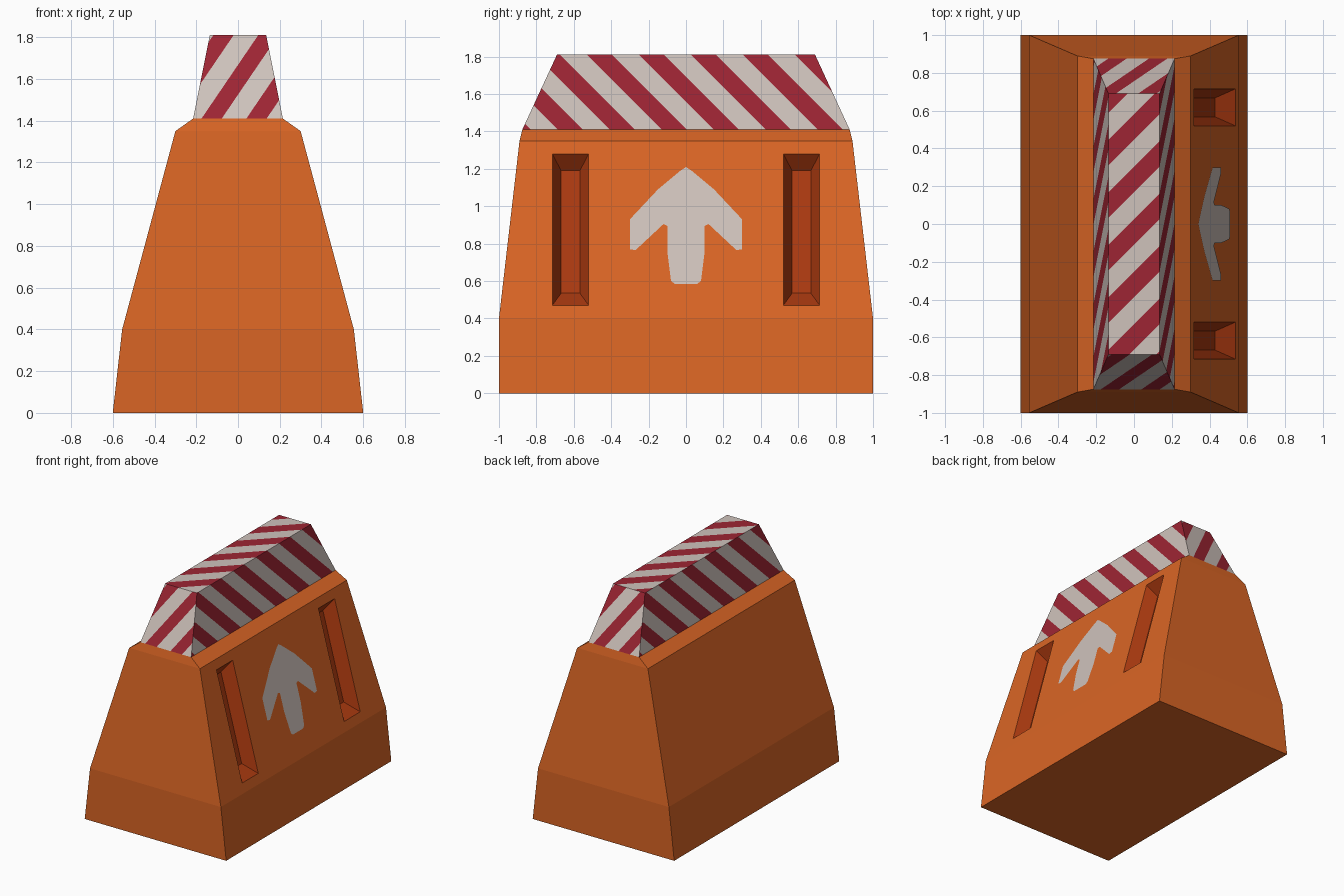
import bpy, bmesh
from mathutils import Vector

if "Cube" in bpy.data.objects:
    bpy.data.objects.remove(bpy.data.objects["Cube"])


def material(name, rgb):
    m = bpy.data.materials.new(name)
    m.diffuse_color = (*rgb, 1)
    m.use_nodes = True
    m.node_tree.nodes["Principled BSDF"].inputs["Base Color"].default_value = m.diffuse_color
    return m


ORANGE = material("orange", (0.70, 0.130, 0.018))
RUST = material("rust orange", (0.41, 0.042, 0.005))
WHITE = material("off white", (0.62, 0.54, 0.50))
RED = material("dark red", (0.34, 0.018, 0.033))


def finish(bm, name, mats):
    me = bpy.data.meshes.new(name)
    bm.to_mesh(me)
    bm.free()
    for m in mats:
        me.materials.append(m)
    ob = bpy.data.objects.new(name, me)
    bpy.context.collection.objects.link(ob)
    return ob


def ring(hx, hy, z):
    return [Vector((sx * hx, sy * hy, z)) for sx, sy in ((1, -1), (1, 1), (-1, 1), (-1, -1))]


def side_x(z):
    """x of the sloping right side at height z"""
    return 0.555 - (z - 0.40) * 0.255 / 0.95


# Body: stacked rectangular rings
bm = bmesh.new()
levels = [(0.60, 1.0, 0), (0.555, 1.0, 0.40), (0.30, 0.89, 1.35), (0.215, 0.875, 1.41)]
rings = [[bm.verts.new(p) for p in ring(*lv)] for lv in levels]
bm.faces.new(rings[0][::-1])
for a, b in zip(rings, rings[1:]):
    for i in range(4):
        j = (i + 1) % 4
        bm.faces.new((a[i], a[j], b[j], b[i]))
bm.normal_update()


def right_side():
    return [f for f in bm.faces if f.normal.x > 0.9 and 0.4 < f.calc_center_median().z < 1.35]


# Two recessed slots cut in the right side only
cuts = [((0, 1, 0), y) for y in (-0.715, -0.52, 0.52, 0.715)] + [((0, 0, 1), z) for z in (0.47, 1.28)]
for n, d in cuts:
    fs = right_side()
    geom = set(fs)
    for f in fs:
        geom.update(f.edges, f.verts)
    bmesh.ops.bisect_plane(bm, geom=list(geom), plane_co=Vector(n) * d, plane_no=n)
    bm.normal_update()
slots = [f for f in right_side()
         if 0.52 < abs(f.calc_center_median().y) < 0.715 and 0.47 < f.calc_center_median().z < 1.28]
walls = bmesh.ops.inset_individual(bm, faces=slots, thickness=0.04)["faces"]
for f in slots:
    c = f.calc_center_median()
    for v in f.verts:
        z = 1.19 if v.co.z > c.z else 0.535
        y = c.y + (0.05 if v.co.y > c.y else -0.05)
        v.co = (side_x(z) - 0.09, y, z)
for f in slots + walls:
    f.material_index = 1
finish(bm, "barrier_body", [ORANGE, RUST])

# Striped cap: each face is sliced along its diagonal stripes
bm = bmesh.new()
low, high = ring(0.215, 0.875, 1.41), ring(0.135, 0.69, 1.81)
# (corners, stripe direction, start of a red band, period, red width)
sides = [
    ((low[0], low[1], high[1], high[0]), (0, 1, 1), 1.28, 0.278, 0.135),
    ((low[2], low[3], high[3], high[2]), (0, -1, 1), 1.28, 0.278, 0.135),
    ((low[3], low[0], high[0], high[3]), (1, 0, -0.68), -0.175 - 1.41 * 0.68, 0.215, 0.097),
    ((low[1], low[2], high[2], high[1]), (-1, 0, -0.68), -0.175 - 1.41 * 0.68, 0.215, 0.097),
    (tuple(high), (-1, 1, 0), -0.665, 0.278, 0.135),
]
for corners, d, start, period, width in sides:
    part = bmesh.new()
    part.faces.new([part.verts.new(p) for p in corners])
    d = Vector(d)
    for k in range(-10, 11):
        for off in (0, width):
            co = d * ((start + k * period + off) / d.length_squared)
            bmesh.ops.bisect_plane(part, geom=part.verts[:] + part.edges[:] + part.faces[:],
                                   plane_co=co, plane_no=d)
    for f in part.faces:
        red = (f.calc_center_median().dot(d) - start) % period < width
        g = bm.faces.new([bm.verts.new(v.co) for v in f.verts])
        g.material_index = 1 if red else 0
    part.free()
finish(bm, "striped_cap", [WHITE, RED])

# Painted arrow: a thin plate on the right side
half = [(0.03, 1.19), (0.15, 1.09), (0.30, 0.93), (0.30, 0.77), (0.27, 0.765),
        (0.12, 0.905), (0.10, 0.895), (0.10, 0.76), (0.08, 0.60), (0.06, 0.585)]
outline = [(0, 1.21)] + half + [(-y, z) for y, z in reversed(half)]
bm = bmesh.new()
face = bm.faces.new([bm.verts.new((side_x(z) + 0.004, y, z)) for y, z in outline])
bm.normal_update()
if face.normal.x < 0:
    face.normal_flip()
bmesh.ops.triangulate(bm, faces=[face])
finish(bm, "arrow_marking", [WHITE])
